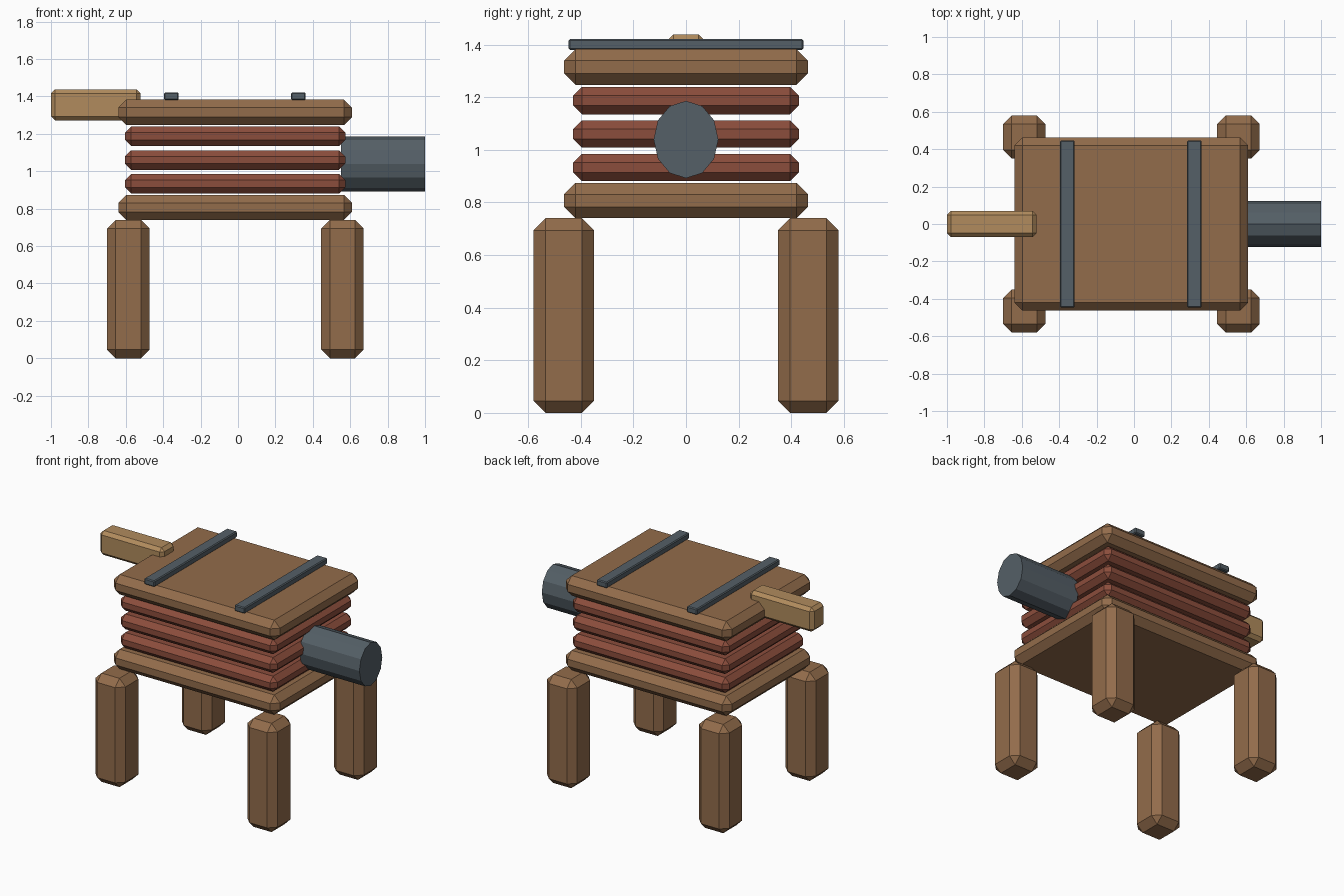
import bpy, bmesh, math
from mathutils import Matrix

if "Cube" in bpy.data.objects:
    bpy.data.objects.remove(bpy.data.objects["Cube"])


def material(name, rgb):
    m = bpy.data.materials.new(name)
    m.diffuse_color = (*rgb, 1)
    m.use_nodes = True
    m.node_tree.nodes["Principled BSDF"].inputs["Base Color"].default_value = m.diffuse_color
    return m


WOOD = material("wood", (0.29, 0.15, 0.07))
PALE = material("pale_wood", (0.44, 0.26, 0.11))
LEATHER = material("leather", (0.26, 0.075, 0.045))
IRON = material("iron", (0.09, 0.115, 0.135))


def finish(name, bm, mat):
    me = bpy.data.meshes.new(name)
    bm.to_mesh(me)
    bm.free()
    me.materials.append(mat)
    ob = bpy.data.objects.new(name, me)
    bpy.context.collection.objects.link(ob)
    return ob


def box(name, x, y, z, bevel, mat):
    """Chamfered box from (min, max) ranges."""
    bm = bmesh.new()
    bmesh.ops.create_cube(bm, size=1)
    for v in bm.verts:
        for i, (lo, hi) in enumerate((x, y, z)):
            v.co[i] = hi if v.co[i] > 0 else lo
    bmesh.ops.bevel(bm, geom=bm.edges[:], offset=bevel, segments=1,
                    profile=0.5, affect='EDGES')
    return finish(name, bm, mat)


# Four stout legs
for side, x in (("left", (-0.70, -0.473)), ("right", (0.445, 0.672))):
    for end, y in (("front", (-0.58, -0.35)), ("back", (0.35, 0.58))):
        box(f"{end}_{side}_leg", x, y, (0, 0.74), 0.046, WOOD)

# Bottom and top boards
for name, z in (("bottom_board", (0.74, 0.874)), ("top_board", (1.247, 1.383))):
    box(name, (-0.64, 0.61), (-0.463, 0.463), z, 0.043, WOOD)

# Leather folds
for i in range(3):
    z = 0.881 + i * 0.127
    box(f"bellows_fold_{i + 1}", (-0.605, 0.574), (-0.429, 0.429),
        (z, z + 0.104), 0.033, LEATHER)

# Iron straps across the top
for side, x in (("left", -0.356), ("right", 0.323)):
    box(f"{side}_strap", (x - 0.039, x + 0.039), (-0.446, 0.446),
        (1.38, 1.421), 0.006, IRON)

# Handle
box("handle", (-1.0, -0.52), (-0.07, 0.07), (1.272, 1.438), 0.022, PALE)

# Oval twelve-sided nozzle
bm = bmesh.new()
bmesh.ops.create_cone(bm, cap_ends=True, segments=12, radius1=1, radius2=1, depth=1)
bmesh.ops.transform(
    bm, verts=bm.verts,
    matrix=Matrix.Translation((0.775, 0, 1.039))
    @ Matrix.Diagonal((0.45, 0.123, 0.147, 1))
    @ Matrix.Rotation(math.pi / 2, 4, 'Y'))
finish("nozzle", bm, IRON)
